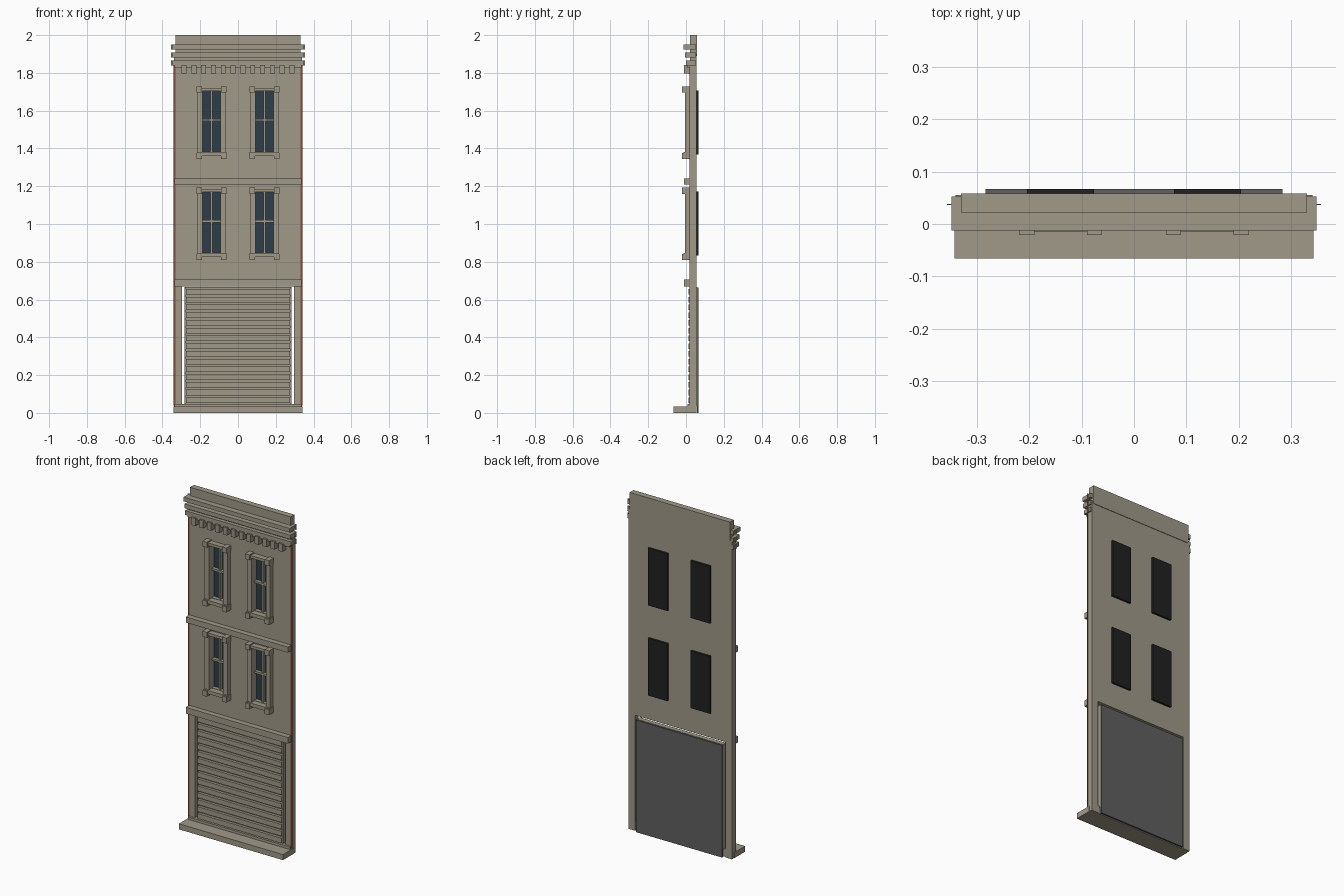
import bpy, bmesh

if "Cube" in bpy.data.objects:
    bpy.data.objects.remove(bpy.data.objects["Cube"], do_unlink=True)


def material(name, r, g, b):
    m = bpy.data.materials.new(name)
    m.use_nodes = True
    m.diffuse_color = (r, g, b, 1)
    m.node_tree.nodes["Principled BSDF"].inputs["Base Color"].default_value = (r, g, b, 1)
    return m


STONE = material("warm grey stone", 0.35, 0.32, 0.25)
BRICK = material("brick red", 0.24, 0.07, 0.04)
GLASS = material("dark blue glass", 0.027, 0.046, 0.066)
GREY = material("door backing grey", 0.115, 0.115, 0.115)
BLACK = material("window backing black", 0.015, 0.015, 0.016)


def finish(name, bm, mat):
    bmesh.ops.recalc_face_normals(bm, faces=bm.faces)
    mesh = bpy.data.meshes.new(name)
    bm.to_mesh(mesh)
    bm.free()
    mesh.materials.append(mat)
    ob = bpy.data.objects.new(name, mesh)
    bpy.context.collection.objects.link(ob)
    return ob


def boxes(name, mat, spans):
    """One object from boxes given as (x range, y range, z range)."""
    bm = bmesh.new()
    for span in spans:
        verts = bmesh.ops.create_cube(bm, size=1)["verts"]
        for v in verts:
            for i, (lo, hi) in enumerate(span):
                v.co[i] = lo if v.co[i] < 0 else hi
    return finish(name, bm, mat)


def wide(half):
    return (-half, half)


WALL_Y = (0.021, 0.055)
DOOR_HALF, DOOR_TOP = 0.297, 0.685
WINDOW_X = 0.14
GLASS_HALF = 0.048
STOREYS = (0.81, 1.345)           # bottom of each window surround
OPEN_LOW, OPEN_HIGH = 0.038, 0.358  # opening above the surround's bottom


# wall: a grid of cells with the openings left out, then extruded back
def build_wall():
    a, b = WINDOW_X - GLASS_HALF, WINDOW_X + GLASS_HALF
    xs = [-0.34, -DOOR_HALF, -b, -a, a, b, DOOR_HALF, 0.34]
    zs = [0, DOOR_TOP]
    for s in STOREYS:
        zs += [s + OPEN_LOW, s + OPEN_HIGH]
    zs.append(1.9)
    bm = bmesh.new()
    grid = [[bm.verts.new((x, WALL_Y[0], z)) for x in xs] for z in zs]
    for j in range(len(zs) - 1):
        for i in range(len(xs) - 1):
            door = j == 0 and 0 < i < len(xs) - 2
            window = j in (2, 4) and i in (2, 4)
            if not (door or window):
                bm.faces.new((grid[j][i], grid[j][i + 1], grid[j + 1][i + 1], grid[j + 1][i]))
    ext = bmesh.ops.extrude_face_region(bm, geom=bm.faces[:], use_keep_orig=True)
    for v in ext["geom"]:
        if isinstance(v, bmesh.types.BMVert):
            v.co.y = WALL_Y[1]
    return finish("wall", bm, STONE)


build_wall()
boxes("parapet", STONE, [(wide(0.33), (0.022, 0.058), (1.89, 2.0))])
boxes("brick_edges", BRICK, [((s * 0.3365 - 0.0045, s * 0.3365 + 0.0045), (0.018, 0.022), (0.04, 1.85))
                             for s in (-1, 1)])

# base step and door sill
boxes("base_step", STONE, [(wide(0.342), (-0.066, 0.035), (0, 0.033))])
boxes("door_sill", STONE, [(wide(0.335), (0.008, 0.05), (0, 0.048))])

# storey bands
boxes("lower_band", STONE, [(wide(0.335), (-0.011, 0.025), (0.668, 0.705))])
boxes("middle_band", STONE, [(wide(0.335), (-0.011, 0.025), (1.208, 1.242))])

# cornice: three mouldings with thin end fins, and a row of dentils
for name, z, front in (("cornice_top", 1.925, -0.012),
                       ("cornice_middle", 1.882, -0.006),
                       ("cornice_bottom", 1.84, 0.0)):
    boxes(name, STONE, [(wide(0.348), (front, 0.052), (z, z + 0.025)),
                        (wide(0.356), (0.036, 0.038), (z, z + 0.025))])
dentils = [(wide(0.335), (0.004, 0.025), (1.828, 1.842))]
for i in range(12):
    x = -0.286 + i * 0.052
    dentils.append(((x - 0.013, x + 0.013), (-0.011, 0.025), (1.797, 1.842)))
boxes("dentils", STONE, dentils)

# roller shutter: slats over a backing sheet, with side rails
slats = [(wide(0.283), (0.03, 0.058), (0.04, 0.667))]
pitch = 0.041
for i in range(15):
    z = 0.052 + i * pitch
    slats.append((wide(0.275), (0.014, 0.035), (z, z + pitch * 0.72)))
for s in (-1, 1):
    slats.append(((s * 0.279 - 0.004, s * 0.279 + 0.004), (0.022, 0.04), (0.04, 0.667)))
boxes("roller_shutter", STONE, slats)
boxes("door_backing", GREY, [(wide(0.283), (0.057, 0.067), (0, 0.665))])


# windows: surround with ears, glazing bars, glass and rear blind
def window(x, z, tag):
    def span(lo, hi):
        return (x + lo, x + hi)

    parts = [(span(-0.078, 0.078), (-0.012, 0.023), (z + 0.36, z + 0.376)),
             (span(-0.078, 0.078), (-0.014, 0.023), (z + 0.015, z + 0.036))]
    for s in (-1, 1):
        jamb, ear = s * 0.061, s * 0.0645
        parts.append((span(jamb - 0.014, jamb + 0.014), (-0.006, 0.023), (z + 0.03, z + 0.365)))
        for low in (0, 0.35):
            parts.append((span(ear - 0.0145, ear + 0.0145), (-0.021, 0.023),
                          (z + low, z + low + 0.032)))
    boxes("window_surround_" + tag, STONE, parts)

    bars = [(span(-0.006, 0.006), (0.028, 0.05), (z + OPEN_LOW, z + OPEN_HIGH)),
            (span(-GLASS_HALF, GLASS_HALF), (0.024, 0.05), (z + 0.199, z + 0.211))]
    boxes("window_bars_" + tag, STONE, bars)
    boxes("window_glass_" + tag, GLASS,
          [(span(-GLASS_HALF, GLASS_HALF), (0.044, 0.052), (z + OPEN_LOW, z + OPEN_HIGH))])
    boxes("window_backing_" + tag, BLACK,
          [(span(-0.064, 0.064), (0.053, 0.067), (z + 0.022, z + 0.362))])


for storey, z in zip(("lower", "upper"), STOREYS):
    for side, x in (("left", WINDOW_X), ("right", -WINDOW_X)):
        window(x, z, storey + "_" + side)
